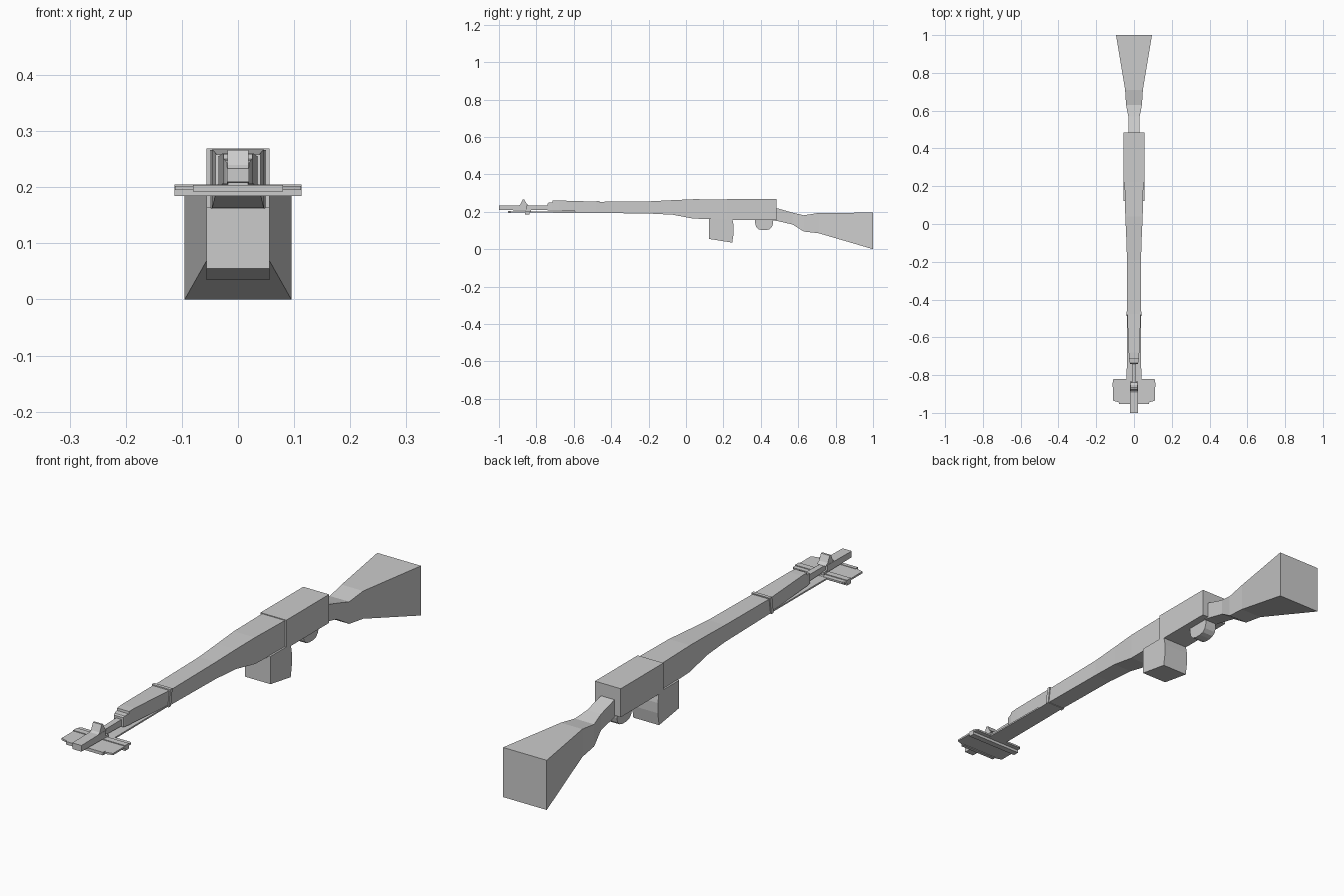
import bpy, bmesh, math


def make_object(name, verts, faces):
    mesh = bpy.data.meshes.new(name)
    mesh.from_pydata(verts, [], faces)
    bm = bmesh.new()
    bm.from_mesh(mesh)
    bmesh.ops.recalc_face_normals(bm, faces=bm.faces)
    bm.to_mesh(mesh)
    bm.free()
    obj = bpy.data.objects.new(name, mesh)
    bpy.context.collection.objects.link(obj)
    return obj


def loft(name, sections):
    """Rectangular sections along y: (y, half width, bottom z, top z)."""
    verts, faces = [], []
    for y, w, lo, hi in sections:
        verts += [(-w, y, lo), (w, y, lo), (w, y, hi), (-w, y, hi)]
    for s in range(len(sections) - 1):
        for k in range(4):
            a, b = s * 4 + k, s * 4 + (k + 1) % 4
            faces.append((a, b, b + 4, a + 4))
    n = len(verts)
    faces += [(3, 2, 1, 0), (n - 4, n - 3, n - 2, n - 1)]
    return make_object(name, verts, faces)


def side_profile(name, points, w):
    """Extrude a (y, z) outline across x."""
    n = len(points)
    verts = [(s * w, y, z) for s in (-1, 1) for y, z in points]
    faces = [tuple(range(n)), tuple(range(n, 2 * n))]
    faces += [(i, (i + 1) % n, (i + 1) % n + n, i + n) for i in range(n)]
    return make_object(name, verts, faces)


def top_profile(name, half, lo, hi):
    """Extrude a mirrored (x, y) outline upwards."""
    pts = half + [(-x, y) for x, y in reversed(half)]
    n = len(pts)
    verts = [(x, y, z) for z in (lo, hi) for x, y in pts]
    faces = [tuple(range(n)), tuple(range(n, 2 * n))]
    faces += [(i, (i + 1) % n, (i + 1) % n + n, i + n) for i in range(n)]
    return make_object(name, verts, faces)


# Shoulder stock with narrow wrist
loft("stock", [(0.46, 0.03, 0.155, 0.222), (0.49, 0.03, 0.150, 0.218),
               (0.57, 0.03, 0.132, 0.195), (0.63, 0.042, 0.094, 0.181),
               (0.71, 0.047, 0.085, 0.194), (1.0, 0.095, 0.0, 0.195)])

# Receiver and tapered handguard
loft("receiver", [(0.22, 0.056, 0.157, 0.269), (0.485, 0.056, 0.157, 0.269)])
loft("handguard", [(-0.48, 0.036, 0.194, 0.253), (-0.19, 0.037, 0.190, 0.256),
                   (-0.07, 0.041, 0.184, 0.262), (0.04, 0.046, 0.163, 0.267),
                   (0.23, 0.050, 0.160, 0.266)])

# Slanted band, forward shroud and stepped nose
side_profile("band", [(-0.487, 0.192), (-0.473, 0.192),
                      (-0.463, 0.258), (-0.477, 0.258)], 0.040)
loft("shroud", [(-0.74, 0.020, 0.206, 0.243), (-0.735, 0.022, 0.206, 0.248),
                (-0.715, 0.026, 0.206, 0.250), (-0.714, 0.026, 0.206, 0.259),
                (-0.68, 0.028, 0.206, 0.260), (-0.475, 0.036, 0.198, 0.254)])

# Barrel, muzzle and front sight
loft("barrel", [(-0.87, 0.010, 0.210, 0.232), (-0.73, 0.012, 0.208, 0.234)])
loft("muzzle", [(-1.0, 0.020, 0.209, 0.233), (-0.85, 0.020, 0.207, 0.235)])
side_profile("front_sight", [(-0.895, 0.233), (-0.84, 0.233), (-0.852, 0.242),
                             (-0.865, 0.266), (-0.873, 0.266), (-0.885, 0.240)], 0.019)

# Folded bipod: leg strip, broad feet and hinge bar
loft("bipod_legs", [(-0.84, 0.039, 0.195, 0.201), (-0.47, 0.036, 0.194, 0.200)])
top_profile("bipod_feet", [(0.080, -0.952), (0.080, -0.944), (0.112, -0.935),
                           (0.112, -0.825), (0.105, -0.820)], 0.195, 0.202)
loft("bipod_bar", [(-0.862, 0.113, 0.184, 0.205), (-0.838, 0.113, 0.184, 0.205)])
loft("bipod_toe", [(-0.952, 0.080, 0.192, 0.204), (-0.938, 0.080, 0.192, 0.204)])
loft("barrel_mount", [(-0.86, 0.018, 0.2, 0.213), (-0.83, 0.018, 0.2, 0.213)])

# Curved magazine and rounded trigger guard
side_profile("magazine", [(0.122, 0.164), (0.247, 0.164), (0.255, 0.125), (0.255, 0.085),
                          (0.247, 0.035), (0.122, 0.055)], 0.056)
guard = [(0.465, 0.16), (0.37, 0.16)]
for cy, start in ((0.405, 180), (0.43, 270)):
    for i in range(4):
        a = math.radians(start + 30 * i)
        guard.append((cy + 0.035 * math.cos(a), 0.137 + 0.035 * math.sin(a)))
side_profile("trigger_guard", guard, 0.025)
